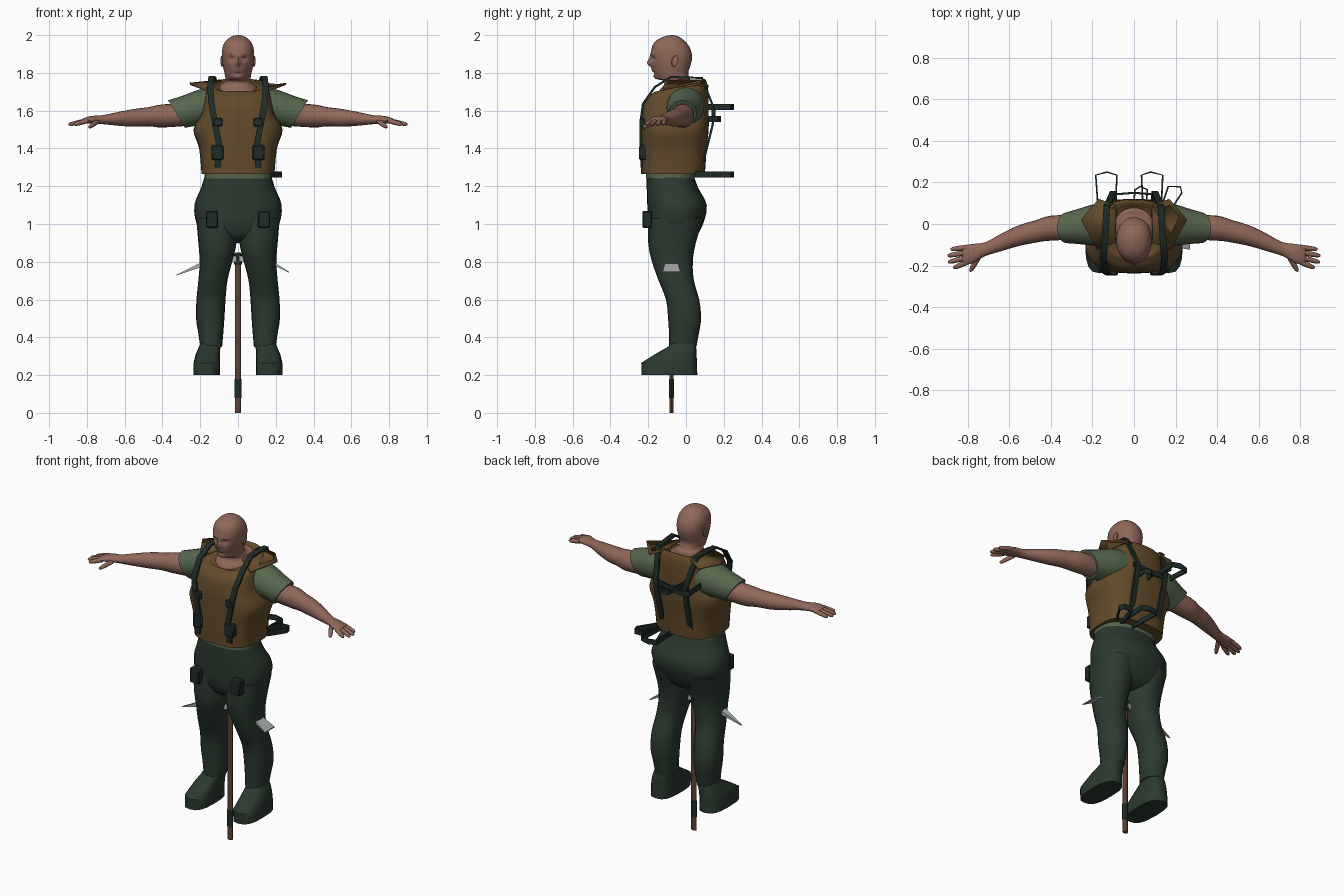
import bpy, bmesh, math
from mathutils import Vector

cube = bpy.data.objects.get("Cube")
if cube:
    bpy.data.objects.remove(cube)


def material(name, color):
    m = bpy.data.materials.new(name)
    m.use_nodes = True
    m.diffuse_color = (*color, 1)
    m.node_tree.nodes["Principled BSDF"].inputs["Base Color"].default_value = (*color, 1)
    return m


SKIN = material("skin", (.28, .135, .10))
VEST = material("vest_brown", (.125, .07, .024))
SHIRT = material("shirt_green", (.095, .135, .075))
CLOTH = material("trouser_green", (.024, .042, .029))
GEAR = material("gear_dark_green", (.014, .025, .02))
WOOD = material("wood", (.11, .055, .032))
STEEL = material("steel", (.4, .42, .42))
parts = []


def finish(name, bm, mat):
    bmesh.ops.recalc_face_normals(bm, faces=bm.faces)
    mesh = bpy.data.meshes.new(name)
    bm.to_mesh(mesh)
    bm.free()
    mesh.materials.append(mat)
    ob = bpy.data.objects.new(name, mesh)
    bpy.context.collection.objects.link(ob)
    parts.append(ob)
    return ob


def spline(rings, steps):
    """Catmull-Rom through rings of (centre, u, v)."""
    out = []
    for i in range(len(rings) - 1):
        a, b, c, d = (rings[max(0, min(len(rings) - 1, i + k))] for k in (-1, 0, 1, 2))
        for s in range(steps):
            t = s / steps
            out.append([q + .5 * t * (r - p + t * (2 * p - 5 * q + 4 * r - w + t * (3 * (q - r) + w - p)))
                        for p, q, r, w in zip(a, b, c, d)])
    return out + [rings[-1]]


def loft(name, rings, mat, n=20, power=2.0, steps=3, side=1, deform=None):
    rings = [[Vector(p) for p in r] for r in rings]
    if steps > 1:
        rings = spline(rings, steps)
    bm = bmesh.new()
    k, off = (math.sqrt(2), math.pi / 4) if n == 4 else (1, 0)
    loops = []
    for c, u, v in rings:
        loop = []
        for i in range(n):
            a = off + math.tau * i / n
            x, y = (math.copysign(abs(f) ** (2 / power), f) * k for f in (math.cos(a), math.sin(a)))
            p = c + u * x + v * y
            if deform:
                p = deform(p)
            loop.append(bm.verts.new((p.x * side, p.y, p.z)))
        loops.append(loop)
    for a, b in zip(loops, loops[1:]):
        for i in range(n):
            j = (i + 1) % n
            bm.faces.new((a[i], a[j], b[j], b[i]))
    bm.faces.new(loops[0])
    bm.faces.new(loops[-1])
    return finish(name, bm, mat)


def level(z, x, rx, front, back, tilt=0):
    """Horizontal ring; tilt raises its back edge."""
    return (x, (front + back) / 2, z), (rx, 0, 0), (0, (back - front) / 2, tilt)


def across(x, y, z, ry, rz, lean=0):
    """Ring across an arm that runs along x."""
    return (x, y, z), (0, ry, 0), (lean, 0, rz)


def ribbon(name, pts, wide, width, thick, mat, side=1):
    pts, wide = [Vector(p) for p in pts], Vector(wide)
    rings = []
    for i, p in enumerate(pts):
        t = pts[min(i + 1, len(pts) - 1)] - pts[max(i - 1, 0)]
        rings.append((p, wide * width / 2, t.cross(wide).normalized() * thick / 2))
    return loft(name, rings, mat, n=4, steps=1, side=side)


def box(name, center, size, mat, bevel=.006):
    bm = bmesh.new()
    bmesh.ops.create_cube(bm, size=1)
    for v in bm.verts:
        v.co = Vector(a * b for a, b in zip(v.co, size)) + Vector(center)
    bmesh.ops.bevel(bm, geom=bm.edges[:], offset=bevel, segments=1, affect='EDGES')
    return finish(name, bm, mat)


# Head and neck, with face features pushed in and out of the front
FEATURES = [(0, 1.852, .012, .018, -.022), (0, 1.88, .010, .02, -.008),
            (.033, 1.897, .024, .009, -.007), (.033, 1.876, .015, .011, .014),
            (0, 1.814, .024, .006, -.007), (0, 1.798, .03, .006, .005), (0, 1.776, .03, .012, -.007)]


def face(p):
    if p.y < -.1:
        f = min(1, (-.1 - p.y) / .06)
        jaw = max(0, min(1, (1.88 - p.z) / .1))
        p.x *= 1 - .22 * f * jaw
        for x, z, sx, sz, amp in FEATURES:
            p.y += f * amp * math.exp(-((abs(p.x) - x) / sx) ** 2 - ((p.z - z) / sz) ** 2)
    return p


loft("head", [level(1.66, 0, .10, -.14, .08, .03), level(1.722, 0, .10, -.15, .08, .03),
              level(1.745, 0, .076, -.118, .045, .01), level(1.758, 0, .069, -.12, .028),
              level(1.77, 0, .066, -.158, .02), level(1.80, 0, .072, -.173, .012),
              level(1.84, 0, .08, -.183, .024), level(1.88, 0, .084, -.184, .032),
              level(1.92, 0, .084, -.184, .026), level(1.955, 0, .074, -.172, .006),
              level(1.98, 0, .054, -.145, -.02), level(1.995, 0, .028, -.108, -.045),
              level(2.0, 0, .003, -.078, -.07)], SKIN, n=48, power=2.2, steps=4, deform=face)

# Vest, shirt hem and trouser seat
loft("vest", [level(1.265, 0, .193, -.237, .10), level(1.4, 0, .206, -.238, .11),
              level(1.5, 0, .236, -.236, .12), level(1.58, 0, .195, -.234, .12),
              level(1.66, 0, .176, -.215, .12), level(1.71, 0, .165, -.18, .115, .02),
              level(1.735, 0, .14, -.16, .10, .034), level(1.724, 0, .105, -.153, .084, .032)],
     VEST, n=32, power=2.9)
loft("shirt_hem", [level(1.24, 0, .178, -.213, .045), level(1.29, 0, .178, -.213, .045)],
     SHIRT, n=28, power=2.6, steps=1)
loft("trouser_seat", [level(1.255, 0, .176, -.208, .042), level(1.19, 0, .196, -.208, .065),
                      level(1.1, 0, .231, -.205, .11), level(1.0, 0, .219, -.2, .09),
                      level(.93, 0, .17, -.17, .05), level(.9, 0, .09, -.11, .0)],
     CLOTH, n=28, power=2.4)

for s, tag in ((1, "left"), (-1, "right")):
    # Leg, boot and thigh pocket
    loft(tag + "_trouser_leg",
         [level(1.03, .115, .106, -.198, .092), level(.9, .109, .101, -.2, .052),
          level(.8, .117, .086, -.18, .036), level(.7, .133, .077, -.145, .042),
          level(.6, .143, .077, -.106, .07), level(.5, .147, .075, -.095, .08),
          level(.42, .144, .066, -.09, .068), level(.35, .142, .058, -.09, .055)],
         CLOTH, power=2.3, side=s)
    loft(tag + "_boot",
         [level(.2, .165, .07, -.236, .06), level(.265, .165, .07, -.237, .058),
          level(.31, .16, .064, -.165, .056), level(.35, .15, .057, -.095, .054),
          level(.37, .147, .052, -.08, .048)], CLOTH, n=16, power=2.8, steps=1, side=s)
    box(tag + "_thigh_pocket", (s * .138, -.205, 1.025), (.065, .05, .09), GEAR)

    # Sleeve, arm and hand
    loft(tag + "_sleeve",
         [across(.13, .0, 1.63, .10, .10), across(.20, -.005, 1.615, .098, .092, .02),
          across(.27, -.012, 1.597, .084, .08, .03), across(.325, -.018, 1.582, .074, .073, .045)],
         SHIRT, side=s)
    loft(tag + "_arm",
         [across(.26, -.015, 1.58, .06, .06), across(.40, -.02, 1.572, .06, .061),
          across(.47, -.035, 1.568, .054, .051), across(.55, -.055, 1.562, .05, .047),
          across(.63, -.085, 1.557, .043, .037), across(.70, -.115, 1.553, .034, .026),
          across(.735, -.128, 1.552, .036, .022), across(.775, -.142, 1.552, .046, .02),
          across(.815, -.15, 1.547, .046, .014), across(.825, -.15, 1.545, .04, .008)],
         SKIN, side=s)
    for name, base, tip in (("little", (.80, -.112, 1.548), (.882, -.122, 1.528)),
                            ("ring", (.80, -.136, 1.548), (.897, -.153, 1.526)),
                            ("middle", (.80, -.160, 1.548), (.894, -.184, 1.526)),
                            ("index", (.80, -.182, 1.546), (.868, -.212, 1.526)),
                            ("thumb", (.745, -.155, 1.543), (.788, -.228, 1.512))):
        a, b = Vector(base), Vector(tip)
        d = (b - a).normalized()
        u = d.cross(Vector((0, 0, 1))).normalized()
        w = u.cross(d)
        loft(f"{tag}_{name}_finger", [(a.lerp(b, t), u * r, w * r) for t, r in
                                     ((0, .013), (.5, .0125), (.88, .010), (1, .004))],
             SKIN, n=10, steps=2, side=s)

    # Ear
    loft(tag + "_ear", [((.076 + d, -.062 + d * .3, 1.862), (0, .018 * r, 0), (0, .006 * r, .03 * r))
                        for d, r in ((0, .8), (.008, 1), (.014, .9), (.016, .5))],
         SKIN, n=14, steps=1, side=s)

    # Pointed shoulder flap of the vest
    bm = bmesh.new()
    flap = [(.09, -.09, 1.757), (.175, -.125, 1.712), (.255, .02, 1.742), (.17, .12, 1.728), (.085, .09, 1.76)]
    bm.faces.new([bm.verts.new((x * s, y, z)) for x, y, z in flap])
    ob = finish(tag + "_shoulder_flap", bm, VEST)
    mod = ob.modifiers.new("thickness", 'SOLIDIFY')
    mod.thickness, mod.offset = .012, 0

    # Harness strap over the shoulder, with its pouch and buckle
    ribbon(tag + "_strap",
           [(.108, -.235, 1.30), (.10, -.239, 1.42), (.125, -.239, 1.55), (.14, -.228, 1.635),
            (.147, -.165, 1.725), (.14, -.08, 1.778), (.13, .085, 1.773), (.10, .152, 1.60),
            (.10, .14, 1.52), (.095, .10, 1.36), (.095, .08, 1.31)], (1, 0, 0), .032, .012, GEAR, s)
    box(tag + "_pouch", (s * .108, -.222, 1.378), (.062, .052, .078), GEAR)
    box(tag + "_buckle", (s * .108, -.232, 1.538), (.05, .03, .046), GEAR)

# Cross strap and hanging loops on the back
ribbon("back_cross_strap", [(-.12, .14, 1.59), (0, .15, 1.575), (.12, .14, 1.59)], (0, 0, 1), .03, .01, GEAR)
LOOPS = {
    "upper_tool_loop": (1.62, [(-.175, .11), (-.184, .235), (-.13, .25), (-.082, .235), (-.088, .11)]),
    "small_back_loop": (1.555, [(.0, .11), (.005, .165), (.03, .18), (.065, .165), (.06, .11)]),
    "waist_tool_loop": (1.262, [(.045, .04), (.036, .235), (.08, .25), (.138, .235), (.13, .04)]),
    "hip_tool_loop": (1.262, [(.12, .05), (.165, .18), (.222, .18), (.23, .15), (.165, .05)]),
}
for name, (z, path) in LOOPS.items():
    ribbon(name, [(x, y, z) for x, y in path], (0, 0, 1), .032, .008, GEAR)

# Pickaxe standing between the legs
AXE_Y = -.077


def handle(name, bottom, top, rx, ry, mat):
    loft(name, [level(z, 0, rx, AXE_Y - ry, AXE_Y + ry) for z in (bottom, top)], mat, n=10, steps=1)


handle("pickaxe_handle", 0, .85, .017, .011, WOOD)
handle("pickaxe_grip", .08, .18, .019, .013, GEAR)
handle("pickaxe_collar", .785, .845, .02, .02, GEAR)
for name, blade in (("pickaxe_spike", [(0, .818, .016, .016), (-.2, .782, .022, .012), (-.325, .73, .003, .002)]),
                    ("pickaxe_adze", [(0, .818, .016, .016), (.19, .79, .034, .008), (.27, .745, .047, .003)])):
    loft(name, [((x, AXE_Y, z), (0, w, 0), (0, 0, h)) for x, z, w, h in blade], STEEL, n=4, steps=1)

# Smooth shading with crisp edges
bpy.ops.object.select_all(action='DESELECT')
for ob in parts:
    ob.select_set(True)
bpy.context.view_layer.objects.active = parts[0]
bpy.ops.object.shade_smooth_by_angle(angle=math.radians(40))
